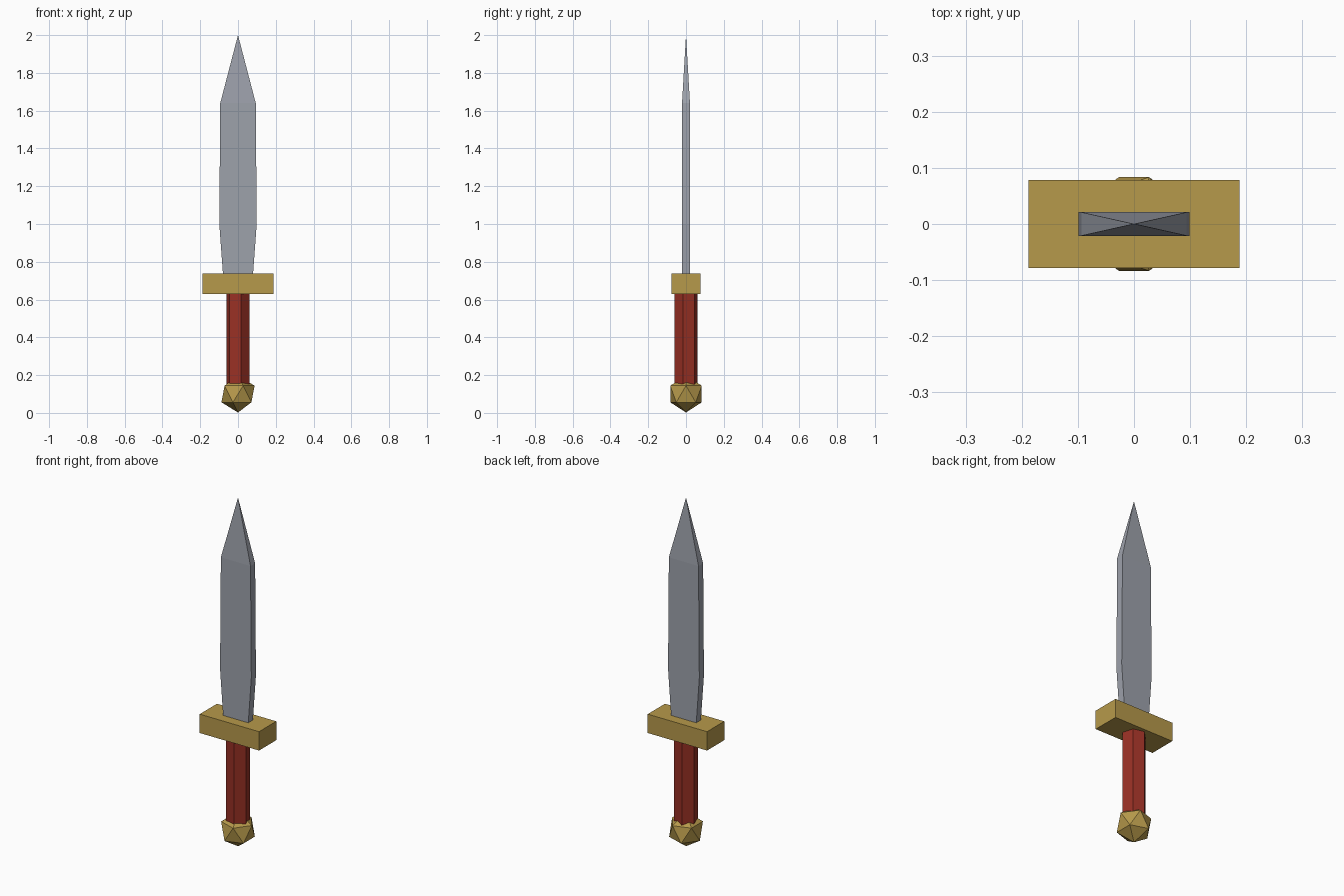
import bpy, bmesh
from math import radians
from mathutils import Matrix

cube = bpy.data.objects.get("Cube")
if cube:
    bpy.data.objects.remove(cube, do_unlink=True)


def material(name, color):
    mat = bpy.data.materials.new(name)
    mat.use_nodes = True
    mat.diffuse_color = (*color, 1)
    mat.node_tree.nodes["Principled BSDF"].inputs["Base Color"].default_value = (*color, 1)
    return mat


def add_part(name, bm, mat):
    bmesh.ops.recalc_face_normals(bm, faces=bm.faces)
    mesh = bpy.data.meshes.new(name)
    bm.to_mesh(mesh)
    bm.free()
    mesh.materials.append(mat)
    obj = bpy.data.objects.new(name, mesh)
    bpy.context.collection.objects.link(obj)
    return obj


steel = material("steel", (0.34, 0.36, 0.41))
gold = material("gold", (0.47, 0.32, 0.07))
red = material("red grip", (0.32, 0.03, 0.018))

# Blade: rectangular sections (height, half width) drawn up to a point
bm = bmesh.new()
half_depth = 0.021
rings = []
for z, w in [(0.70, 0.077), (1.0, 0.099), (1.64, 0.094)]:
    corners = [(-w, -half_depth), (w, -half_depth), (w, half_depth), (-w, half_depth)]
    rings.append([bm.verts.new((x, y, z)) for x, y in corners])
tip = bm.verts.new((0, 0, 2))
bm.faces.new(rings[0])
for i in range(4):
    j = (i + 1) % 4
    for low, high in zip(rings, rings[1:]):
        bm.faces.new((low[i], low[j], high[j], high[i]))
    bm.faces.new((rings[-1][i], rings[-1][j], tip))
add_part("blade", bm, steel)

# Crossguard: plain block
bm = bmesh.new()
bmesh.ops.create_cube(bm, size=1, matrix=Matrix.Translation((0, 0, 0.684))
                      @ Matrix.Diagonal((0.376, 0.156, 0.108, 1)))
add_part("crossguard", bm, gold)

# Grip: six-sided column, slightly turned
bm = bmesh.new()
bottom, top = 0.11, 0.65
bmesh.ops.create_cone(bm, cap_ends=True, segments=6, radius1=0.064, radius2=0.064,
                      depth=top - bottom,
                      matrix=Matrix.Translation((0, 0, (bottom + top) / 2))
                      @ Matrix.Rotation(radians(15), 4, "Z"))
grip = add_part("grip", bm, red)

# Pommel: twenty-sided ball
bm = bmesh.new()
bmesh.ops.create_icosphere(bm, subdivisions=1, radius=0.098,
                           matrix=Matrix.Translation((0, 0, 0.1)))
add_part("pommel", bm, gold)
